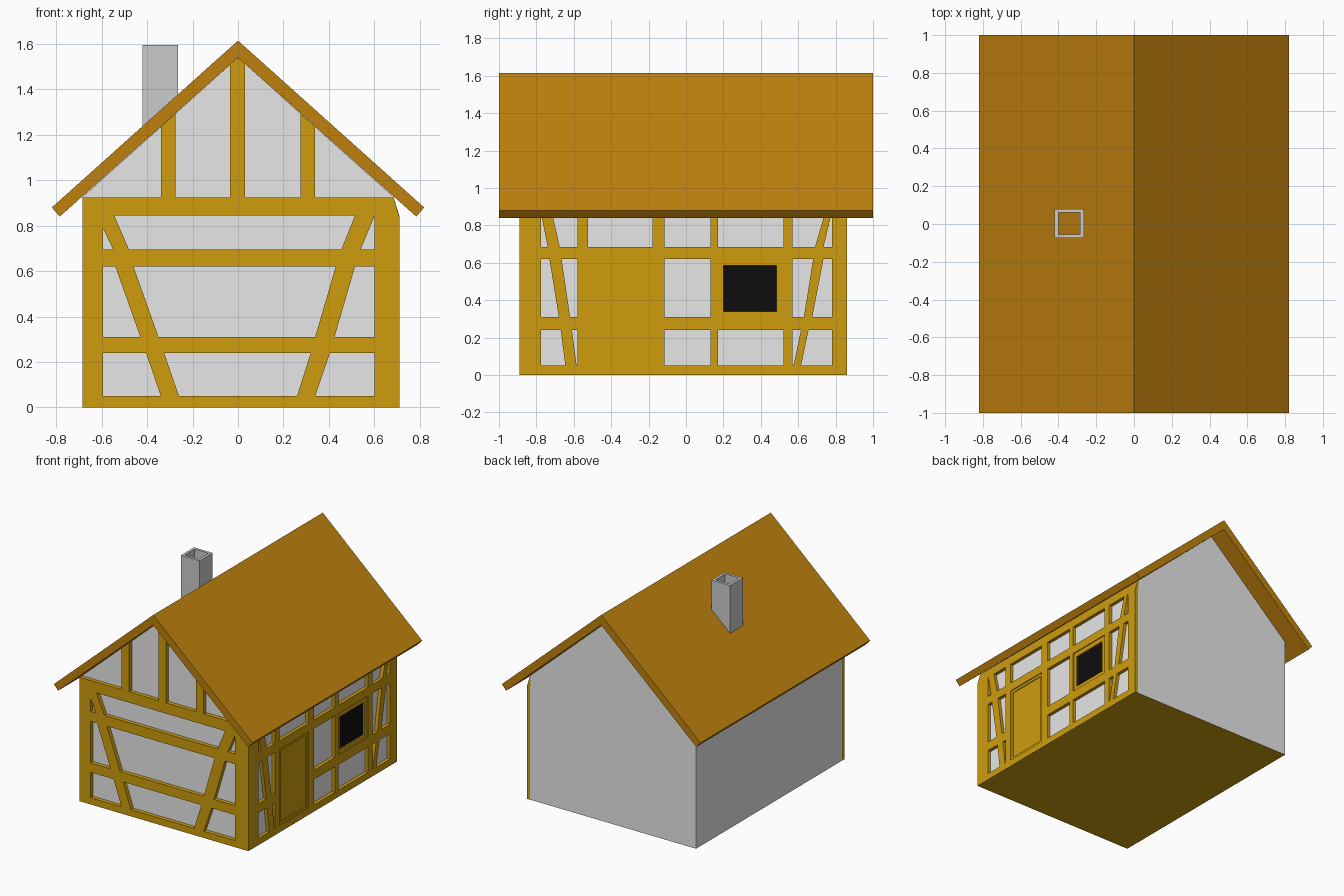
import bpy, bmesh
from mathutils import Matrix

if "Cube" in bpy.data.objects:
    bpy.data.objects.remove(bpy.data.objects["Cube"])


def material(name, rgb):
    m = bpy.data.materials.new(name)
    m.diffuse_color = (*rgb, 1)
    m.use_nodes = True
    m.node_tree.nodes["Principled BSDF"].inputs["Base Color"].default_value = m.diffuse_color
    return m


WALL = material("plaster", (0.8, 0.8, 0.8))
TIMBER = material("timber", (0.62, 0.335, 0.004))
ROOF = material("roof", (0.52, 0.22, 0.004))
STONE = material("chimney stone", (0.6, 0.6, 0.6))
GLASS = material("dark glass", (0.004, 0.004, 0.004))

# Planes: local x, y, z -> world axes, with local z facing out of the house
FRONT = Matrix(((1, 0, 0, 0), (0, 0, -1, 0), (0, 1, 0, 0), (0, 0, 0, 1)))
RIGHT = Matrix(((0, 0, 1, 0), (1, 0, 0, 0), (0, 1, 0, 0), (0, 0, 0, 1)))
TOP = Matrix.Identity(4)


def plate(name, plane, lo, hi, outline, holes, mat):
    """Flat outline with holes, extruded from lo to hi along the plane normal."""
    cu = bpy.data.curves.new(name, 'CURVE')
    cu.dimensions, cu.fill_mode, cu.extrude = '2D', 'BOTH', (hi - lo) / 2
    for loop in [outline] + holes:
        sp = cu.splines.new('POLY')
        sp.points.add(len(loop) - 1)
        for p, (u, v) in zip(sp.points, loop):
            p.co = (u, v, 0, 1)
        sp.use_cyclic_u = True
    tmp = bpy.data.objects.new(name + "_tmp", cu)
    bpy.context.collection.objects.link(tmp)
    dg = bpy.context.evaluated_depsgraph_get()
    me = bpy.data.meshes.new_from_object(tmp.evaluated_get(dg))
    bpy.data.objects.remove(tmp)
    bm = bmesh.new()
    bm.from_mesh(me)
    bmesh.ops.remove_doubles(bm, verts=bm.verts, dist=1e-5)
    bmesh.ops.transform(bm, verts=bm.verts,
                        matrix=plane @ Matrix.Translation((0, 0, (lo + hi) / 2)))
    bmesh.ops.recalc_face_normals(bm, faces=bm.faces)
    for f in bm.faces:
        f.smooth = False
    bm.to_mesh(me)
    bm.free()
    me.materials.clear()
    me.materials.append(mat)
    ob = bpy.data.objects.new(name, me)
    bpy.context.collection.objects.link(ob)
    return ob


def rect(u0, u1, v0, v1):
    return [(u0, v0), (u1, v0), (u1, v1), (u0, v1)]


def cell(v0, v1, l0, r0, l1, r1):
    """Opening between two beams: left/right at the bottom, then at the top."""
    return [(l0, v0), (r0, v0), (r1, v1), (l1, v1)]


def under(x):
    return 1.54 - 0.896 * abs(x)


# House body, with a timber underside
body = plate("walls", FRONT, -0.86, 0.86,
             [(-0.685, 0), (0.685, 0), (0.685, under(0.685)), (0, 1.54), (-0.685, under(0.685))],
             [], WALL)
body.data.materials.append(TIMBER)
for f in body.data.polygons:
    if f.normal.z < -0.9:
        f.material_index = 1

# Roof
plate("roof", FRONT, -1, 1,
      [(0, 1.615), (-0.82, 0.88), (-0.785, 0.84), (0, 1.54), (0.785, 0.84), (0.82, 0.88)],
      [], ROOF)

# Chimney: shaft with hollow top
plate("chimney", TOP, 1.2, 1.595, rect(-0.42, -0.265, -0.075, 0.08),
      [rect(-0.40, -0.285, -0.055, 0.06)], STONE)

# Front timber frame, gable posts included in the outline
outline = [(-0.685, 0), (0.71, 0), (0.71, 0.84), (0.685, 0.925)]
for a, b in ((0.34, 0.275), (0.03, -0.035), (-0.275, -0.34)):
    outline += [(a, 0.925), (a, under(a))]
    if a * b < 0:
        outline.append((0, 1.54))
    outline += [(b, under(b)), (b, 0.925)]
outline.append((-0.685, 0.925))
front_cells = [
    [(-0.595, 0.695), (-0.55, 0.695), (-0.595, 0.79)],
    cell(0.695, 0.845, -0.48, 0.455, -0.545, 0.515),
    [(0.54, 0.695), (0.60, 0.695), (0.60, 0.84)],
    cell(0.31, 0.62, -0.595, -0.43, -0.595, -0.54),
    cell(0.31, 0.62, -0.35, 0.34, -0.46, 0.43),
    cell(0.31, 0.62, 0.425, 0.60, 0.515, 0.60),
    cell(0.05, 0.24, -0.595, -0.34, -0.595, -0.405),
    cell(0.05, 0.24, -0.26, 0.26, -0.325, 0.32),
    cell(0.05, 0.24, 0.34, 0.60, 0.405, 0.60),
]
plate("front_timber_frame", FRONT, 0.86, 0.89, outline, front_cells, TIMBER)

# Right timber frame
side_cells = [
    cell(0.685, 0.84, -0.775, -0.74, -0.775, -0.77),
    cell(0.685, 0.84, -0.675, -0.58, -0.71, -0.58),
    cell(0.685, 0.84, 0.57, 0.69, 0.57, 0.735),
    cell(0.685, 0.84, 0.735, 0.78, 0.772, 0.78),
    cell(0.31, 0.62, -0.775, -0.68, -0.775, -0.73),
    cell(0.31, 0.62, -0.62, -0.58, -0.665, -0.58),
    cell(0.31, 0.62, 0.57, 0.63, 0.57, 0.68),
    cell(0.31, 0.62, 0.675, 0.78, 0.735, 0.78),
    cell(0.05, 0.24, -0.775, -0.645, -0.775, -0.67),
    cell(0.05, 0.24, -0.585, -0.58, -0.61, -0.58),
    cell(0.05, 0.24, 0.57, 0.575, 0.57, 0.615),
    cell(0.05, 0.24, 0.615, 0.78, 0.655, 0.78),
    rect(-0.525, -0.18, 0.05, 0.62),
]
for y0, y1 in ((-0.525, -0.18), (-0.115, 0.13), (0.17, 0.52)):
    side_cells.append(rect(y0, y1, 0.685, 0.84))
    if y0 > -0.5:
        side_cells += [rect(y0, y1, 0.31, 0.62), rect(y0, y1, 0.05, 0.24)]
plate("side_timber_frame", RIGHT, 0.685, 0.71, rect(-0.86, 0.86, 0, 0.845), side_cells, TIMBER)

# Bevelled wall plate under the eave
plate("eave_beam", FRONT, -0.86, 0.86,
      [(0.68, 0.845), (0.71, 0.845), (0.685, 0.925), (0.68, 0.925)], [], TIMBER)

# Door: surround and inset leaf
plate("door_surround", RIGHT, 0.685, 0.703, rect(-0.525, -0.18, 0.05, 0.62),
      [rect(-0.505, -0.20, 0.07, 0.60)], TIMBER)
plate("door_leaf", RIGHT, 0.685, 0.697, rect(-0.505, -0.20, 0.07, 0.60), [], TIMBER)

# Window: surround and dark pane
plate("window_surround", RIGHT, 0.685, 0.703, rect(0.17, 0.52, 0.31, 0.62),
      [rect(0.20, 0.485, 0.34, 0.585)], TIMBER)
plate("window_pane", RIGHT, 0.685, 0.692, rect(0.20, 0.485, 0.34, 0.585), [], GLASS)
